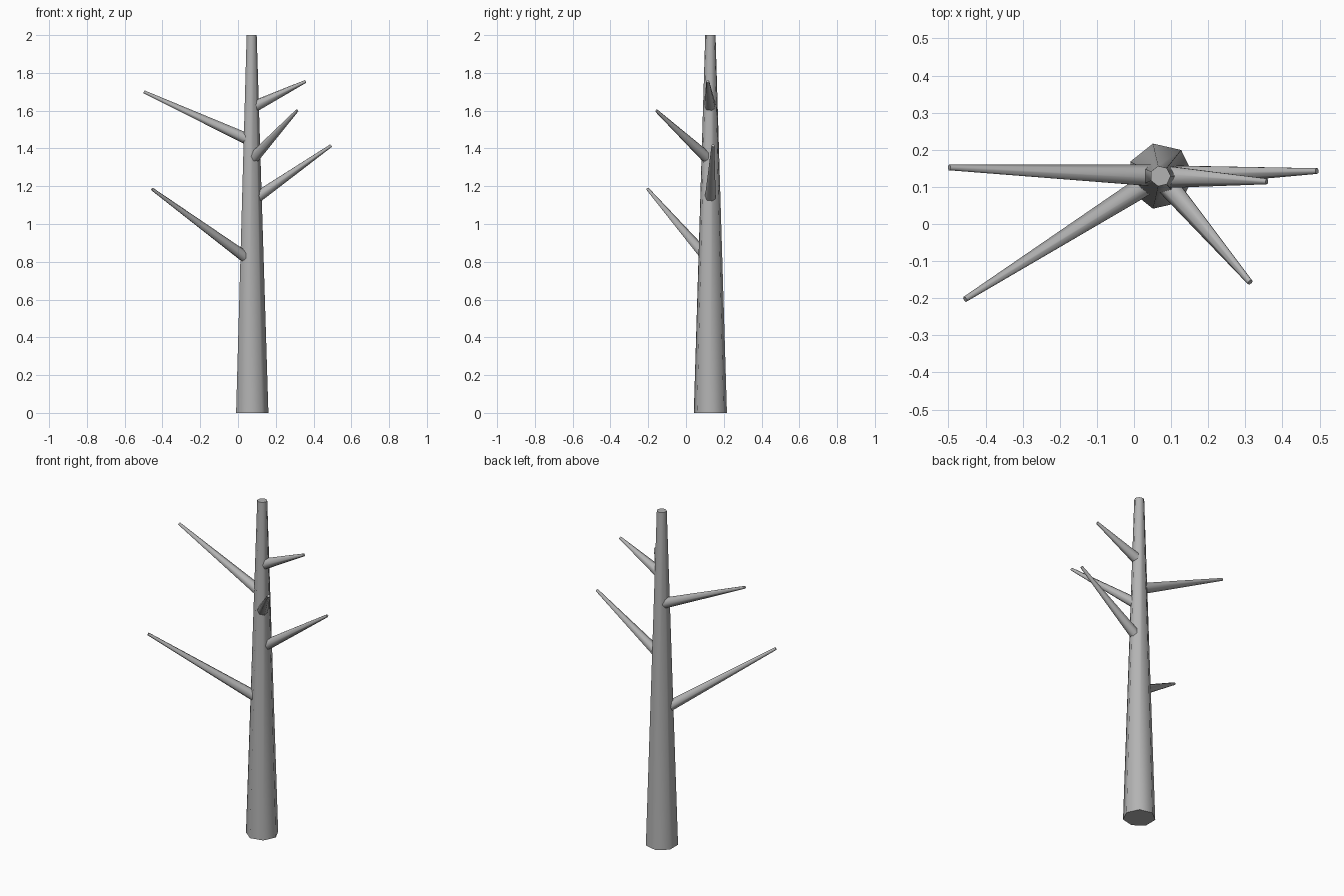
import bpy, bmesh, math
from mathutils import Vector

if "Cube" in bpy.data.objects:
    bpy.data.objects.remove(bpy.data.objects["Cube"])

SIDES = 7
bark = bpy.data.materials.new("bark_grey")
bark.diffuse_color = (0.45, 0.45, 0.45, 1)
bark.use_nodes = True
bark.node_tree.nodes["Principled BSDF"].inputs["Base Color"].default_value = bark.diffuse_color


def tapered_limb(name, start, end, r0, r1):
    """Seven-sided capped cone frustum running from start to end."""
    start, end = Vector(start), Vector(end)
    turn = (end - start).to_track_quat('Z', 'Y')
    bm = bmesh.new()
    rings = []
    for centre, r in ((start, r0), (end, r1)):
        ring = []
        for i in range(SIDES):
            a = math.pi + 2 * math.pi * i / SIDES
            ring.append(bm.verts.new(centre + turn @ Vector((r * math.cos(a), r * math.sin(a), 0))))
        rings.append(ring)
    low, high = rings
    for i in range(SIDES):
        j = (i + 1) % SIDES
        bm.faces.new((low[i], low[j], high[j], high[i]))
    bm.faces.new(low[::-1])
    bm.faces.new(high)
    mesh = bpy.data.meshes.new(name)
    bm.to_mesh(mesh)
    bm.free()
    mesh.materials.append(bark)
    obj = bpy.data.objects.new(name, mesh)
    bpy.context.collection.objects.link(obj)
    # smooth round the sides, sharp at the end caps
    bpy.ops.object.select_all(action='DESELECT')
    obj.select_set(True)
    bpy.context.view_layer.objects.active = obj
    bpy.ops.object.shade_smooth_by_angle(angle=math.radians(60))
    return obj


# trunk
CX, CY = 0.071, 0.129
tapered_limb("trunk", (CX, CY, 0), (CX, CY, 2), 0.09, 0.028)

# branches: height where each leaves the trunk axis, and its tip
branches = {
    "lower_left_branch": (0.80, (-0.455, -0.203, 1.185)),
    "right_branch": (1.12, (0.493, 0.143, 1.415)),
    "front_branch": (1.335, (0.313, -0.157, 1.60)),
    "upper_left_branch": (1.44, (-0.498, 0.152, 1.70)),
    "upper_right_branch": (1.615, (0.358, 0.115, 1.755)),
}
for name, (z, tip) in branches.items():
    root = Vector((CX, CY, z))
    # begin just inside the bark
    start = root + (Vector(tip) - root).normalized() * 0.02
    tapered_limb(name, start, tip, 0.031, 0.008)
